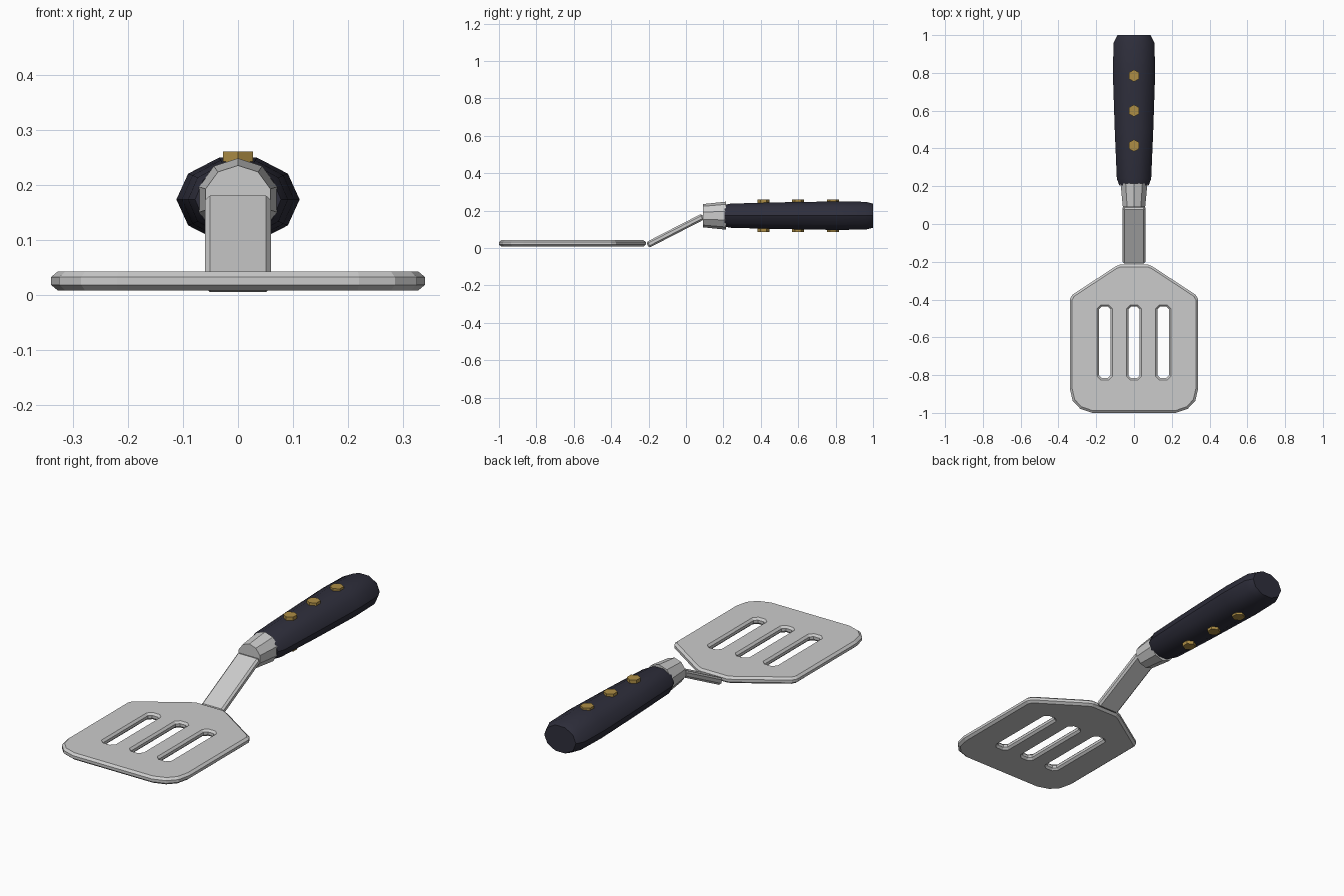
import bpy, bmesh, math
from mathutils import Vector, Matrix

if "Cube" in bpy.data.objects:
    bpy.data.objects.remove(bpy.data.objects["Cube"])

AXIS_Z = 0.173


def material(name, rgb):
    m = bpy.data.materials.new(name)
    m.diffuse_color = (*rgb, 1)
    m.use_nodes = True
    m.node_tree.nodes["Principled BSDF"].inputs["Base Color"].default_value = m.diffuse_color
    return m


def finish(name, bm, mat=None, angle=None):
    bmesh.ops.recalc_face_normals(bm, faces=bm.faces)
    me = bpy.data.meshes.new(name)
    bm.to_mesh(me)
    bm.free()
    ob = bpy.data.objects.new(name, me)
    bpy.context.collection.objects.link(ob)
    if mat:
        me.materials.append(mat)
    if angle:
        bpy.ops.object.select_all(action='DESELECT')
        ob.select_set(True)
        bpy.context.view_layer.objects.active = ob
        bpy.ops.object.shade_smooth_by_angle(angle=math.radians(angle))
    return ob


def loft(name, stations, phase, mat=None, angle=None, sides=10):
    """Ten-sided elliptical rings along y; stations are (y, x radius, z radius)."""
    bm = bmesh.new()
    rings = []
    for y, rx, rz in stations:
        angs = [phase + math.tau * i / sides for i in range(sides)]
        rings.append([bm.verts.new((rx * math.cos(a), y, AXIS_Z + rz * math.sin(a))) for a in angs])
    for a, b in zip(rings, rings[1:]):
        for i in range(sides):
            j = (i + 1) % sides
            bm.faces.new((a[i], a[j], b[j], b[i]))
    bm.faces.new(rings[0])
    bm.faces.new(rings[-1])
    return finish(name, bm, mat, angle)


def inset(pts, d):
    """Offset a counter-clockwise outline inwards by d (negative grows it)."""
    out = []
    for i, p in enumerate(pts):
        a = (p - pts[i - 1]).normalized()
        b = (pts[(i + 1) % len(pts)] - p).normalized()
        na, nb = Vector((-a.y, a.x)), Vector((-b.y, b.x))
        out.append(p + (na + nb) * d / (1 + na.dot(nb)))
    return out


# Blade: bevelled plate with three through slots
half = [(0.22, -1.0), (0.285, -0.978), (0.325, -0.935), (0.34, -0.87),
        (0.34, -0.40), (0.327, -0.375), (0.10, -0.226), (0.075, -0.215)]
outline = [Vector(p) for p in half] + [Vector((-x, y)) for x, y in reversed(half)]
loops = [(outline, 0.012)]
w, lo, hi, c = 0.03, -0.816, -0.438, 0.014
for cx in (-0.155, 0, 0.155):
    slot = [(w - c, lo), (w, lo + c), (w, hi - c), (w - c, hi),
            (c - w, hi), (-w, hi - c), (-w, lo + c), (c - w, lo)]
    loops.append(([Vector((cx + x, y)) for x, y in slot], -0.010))
bm = bmesh.new()
caps = {0: [], 3: []}
for pts, d in loops:
    small = inset(pts, d)
    rings = [[bm.verts.new((p.x, p.y, z)) for p in src] for src, z in
             ((small, 0.008), (pts, 0.018), (pts, 0.032), (small, 0.042))]
    n = len(pts)
    for a, b in zip(rings, rings[1:]):
        for i in range(n):
            j = (i + 1) % n
            bm.faces.new((a[i], a[j], b[j], b[i]))
    for k in caps:
        caps[k] += [bm.edges.get((rings[k][i], rings[k][(i + 1) % n])) for i in range(n)]
for k, normal in ((0, (0, 0, -1)), (3, (0, 0, 1))):
    bmesh.ops.triangle_fill(bm, edges=caps[k], use_beauty=True, normal=normal)
finish("blade", bm)

# Neck: sloping bevelled bar from blade to ferrule
a, b = Vector((0, -0.206, 0.016)), Vector((0, 0.092, 0.169))
d = b - a
bm = bmesh.new()
bmesh.ops.create_cube(bm, size=1, matrix=Matrix.Translation((a + b) / 2)
                      @ Matrix.Rotation(math.atan2(d.z, d.y), 4, 'X')
                      @ Matrix.Diagonal((0.12, d.length, 0.034, 1)))
bmesh.ops.bevel(bm, geom=bm.edges[:], offset=0.009, segments=1, affect='EDGES')
finish("neck", bm)

# Ferrule: tapered collar
loft("ferrule", [(0.09, 0.062, 0.062), (0.215, 0.075, 0.075)], math.pi / 2)

# Handle: swelling dark grip
dark = material("dark_grip", (0.028, 0.028, 0.045))
loft("handle", [(0.205, 0.078, 0.061), (0.24, 0.091, 0.068), (0.5, 0.102, 0.075),
                (0.8, 0.112, 0.08), (0.96, 0.108, 0.078), (1.0, 0.088, 0.068)], 0, dark, 40)

# Rivets: hexagonal pins through the handle
brass = material("brass", (0.42, 0.27, 0.06))
for i, y in enumerate((0.415, 0.6, 0.785)):
    bm = bmesh.new()
    bmesh.ops.create_cone(bm, cap_ends=True, segments=6, radius1=0.032, radius2=0.032, depth=0.174,
                          matrix=Matrix.Translation((0, y, AXIS_Z)))
    xs = max(v.co.x for v in bm.verts)
    if xs > 0.03:  # keep a corner facing the front
        bmesh.ops.rotate(bm, verts=bm.verts, cent=(0, y, 0), matrix=Matrix.Rotation(math.pi / 6, 3, 'Z'))
    finish(f"rivet_{i + 1}", bm, brass)
